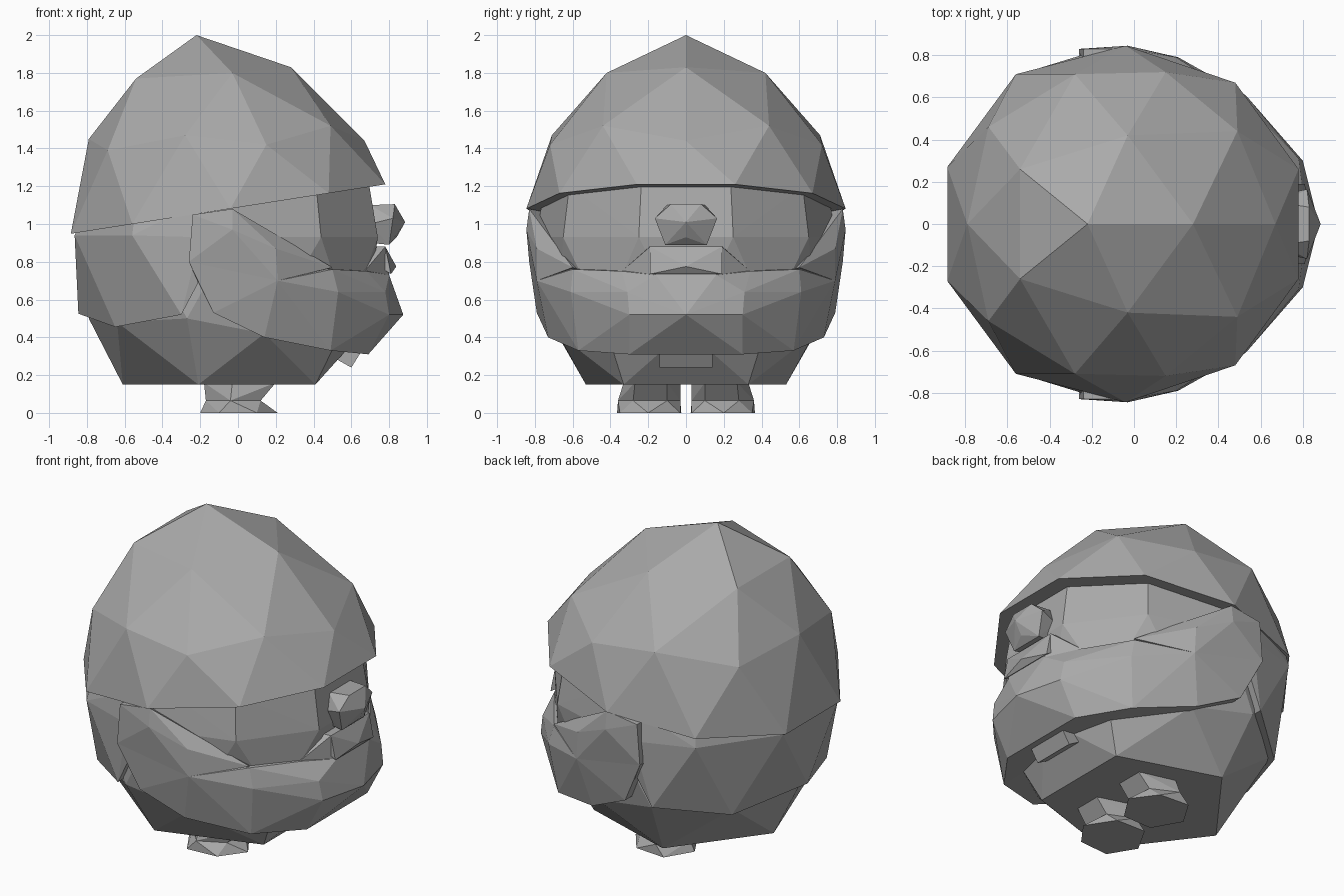
import bpy, bmesh

grey = bpy.data.materials.new("plain grey")
grey.diffuse_color = (0.4, 0.4, 0.4, 1)


def add_hull(bm, pts):
    """Add one faceted convex block to the mesh."""
    part = bmesh.new()
    for p in set(pts):
        part.verts.new(p)
    res = bmesh.ops.convex_hull(part, input=part.verts)
    loose = {g for g in res["geom_interior"] + res["geom_unused"]
             if isinstance(g, bmesh.types.BMVert)}
    bmesh.ops.delete(part, geom=list(loose), context='VERTS')
    bmesh.ops.dissolve_limit(part, angle_limit=0.005, verts=part.verts, edges=part.edges)
    bmesh.ops.recalc_face_normals(part, faces=part.faces)
    tmp = bpy.data.meshes.new("tmp")
    part.to_mesh(tmp)
    part.free()
    bm.from_mesh(tmp)
    bpy.data.meshes.remove(tmp)


def flip(pts):
    return [(x, -y, z) for x, y, z in pts]


def make(name, centre=(), sides=()):
    """centre: half-point lists mirrored into one block; sides: blocks repeated on both sides."""
    bm = bmesh.new()
    for pts in centre:
        add_hull(bm, pts + flip(pts))
    for pts in sides:
        add_hull(bm, pts)
        add_hull(bm, flip(pts))
    me = bpy.data.meshes.new(name)
    bm.to_mesh(me)
    bm.free()
    me.materials.append(grey)
    ob = bpy.data.objects.new(name, me)
    bpy.context.collection.objects.link(ob)
    return ob


# Hat: leaning faceted dome on a sloping rim
rim = [(x, y, 1.21 - (0.78 - x) * 0.157) for x, y in
       [(0.78, 0.26), (0.48, 0.67), (-0.04, 0.845), (-0.56, 0.71), (-0.885, 0.27)]]
make("hat", [rim + [
    (-0.22, 0, 2.0), (0.28, 0, 1.83), (-0.03, 0.42, 1.80), (-0.54, 0.26, 1.77),
    (0.67, 0, 1.44), (0.49, 0.44, 1.52), (0.15, 0.72, 1.42),
    (-0.28, 0.71, 1.47), (-0.69, 0.46, 1.39), (-0.79, 0, 1.45)]])

# Body: round block with a flat pentagon base
waist = [(0.74, 0.25), (0.44, 0.65), (-0.03, 0.79), (-0.5, 0.66), (-0.8, 0.25)]
make("body", [
    [(x, y, 0.93) for x, y in waist]
    + [(x * 0.94, y * 0.95, 1.2 if x > -0.2 else 1.08) for x, y in waist]
    + [(-0.61, 0, 0.15), (-0.21, 0.53, 0.15), (0.41, 0.33, 0.15),
       (-0.79, 0, 0.5), (-0.64, 0.45, 0.48), (-0.27, 0.73, 0.5),
       (0.14, 0.68, 0.42), (0.58, 0.44, 0.5), (0.67, 0, 0.44)]])

# Hair: shell round the back of the head
make("hair", [[
    (-0.865, 0.27, 0.94), (-0.56, 0.705, 0.94), (-0.2, 0.815, 0.93),
    (-0.845, 0, 0.525), (-0.65, 0.47, 0.455), (-0.30, 0.765, 0.52),
    (-0.21, 0.785, 0.69), (-0.8, 0.25, 1.08), (-0.54, 0.67, 1.1), (-0.2, 0.79, 1.12)]])

# Beard: wide lower block, raised centre, and sideburns
make("beard", [
    [(0.875, 0, 0.52), (0.80, 0.16, 0.73), (0.79, 0, 0.75), (0.68, 0.34, 0.75),
     (0.78, 0.31, 0.64), (0.80, 0.30, 0.52), (0.53, 0.61, 0.64), (0.50, 0.60, 0.76),
     (0.21, 0.79, 0.7), (-0.26, 0.83, 0.8), (-0.21, 0.81, 0.69), (-0.13, 0.79, 0.53),
     (0.14, 0.73, 0.4), (0.49, 0.57, 0.33), (0.69, 0.3, 0.31), (0.69, 0, 0.31)],
    [(0.78, 0.19, 0.88), (0.6, 0.2, 0.88), (0.67, 0.34, 0.75),
     (0.58, 0.34, 0.75), (0.80, 0.16, 0.73)],
], [
    [(-0.24, 0.83, 1.05), (-0.26, 0.83, 0.8), (-0.03, 0.845, 0.97), (-0.03, 0.83, 1.08),
     (0.2, 0.79, 0.87), (0.21, 0.79, 0.7), (0.5, 0.6, 0.77),
     (-0.24, 0.68, 1.05), (-0.24, 0.68, 0.8), (-0.03, 0.74, 1.0), (0.42, 0.5, 0.74)]])

# Moustache ridge with a flat underside
make("moustache", [[(0.78, 0.19, 0.88), (0.838, 0, 0.775), (0.81, 0.19, 0.735),
                    (0.80, 0, 0.755), (0.7, 0.19, 0.8)]])

# Nose: small faceted ball
make("nose", [[
    (0.885, 0, 1.01), (0.83, 0.08, 1.105), (0.82, 0.165, 1.03), (0.80, 0.11, 0.89),
    (0.84, 0, 0.93), (0.7, 0.1, 1.1), (0.7, 0.14, 1.0), (0.7, 0.1, 0.9)]])

# Buckle: tilted box under the beard
make("buckle", [[(0.6, 0.14, 0.24), (0.65, 0.14, 0.32),
                 (0.52, 0.14, 0.285), (0.57, 0.14, 0.36)]])

# Legs and feet: flared leg block above a flared sole
sole = [(-0.2, 0.2, 0), (-0.1, 0.365, 0), (0.1, 0.35, 0),
        (0.21, 0.2, 0), (0.1, 0.03, 0), (-0.1, 0.025, 0)]
ankle = [(-0.17, 0.2, 0.065), (-0.04, 0.36, 0.065), (0.12, 0.28, 0.065),
         (0.12, 0.1, 0.065), (-0.04, 0.03, 0.065)]
hip = [(-0.18, 0.2, 0.16), (-0.03, 0.33, 0.16), (0.2, 0.27, 0.16),
       (0.2, 0.1, 0.16), (-0.03, 0.03, 0.16)]
make("feet", sides=[sole + ankle])
make("legs", sides=[ankle + hip])
